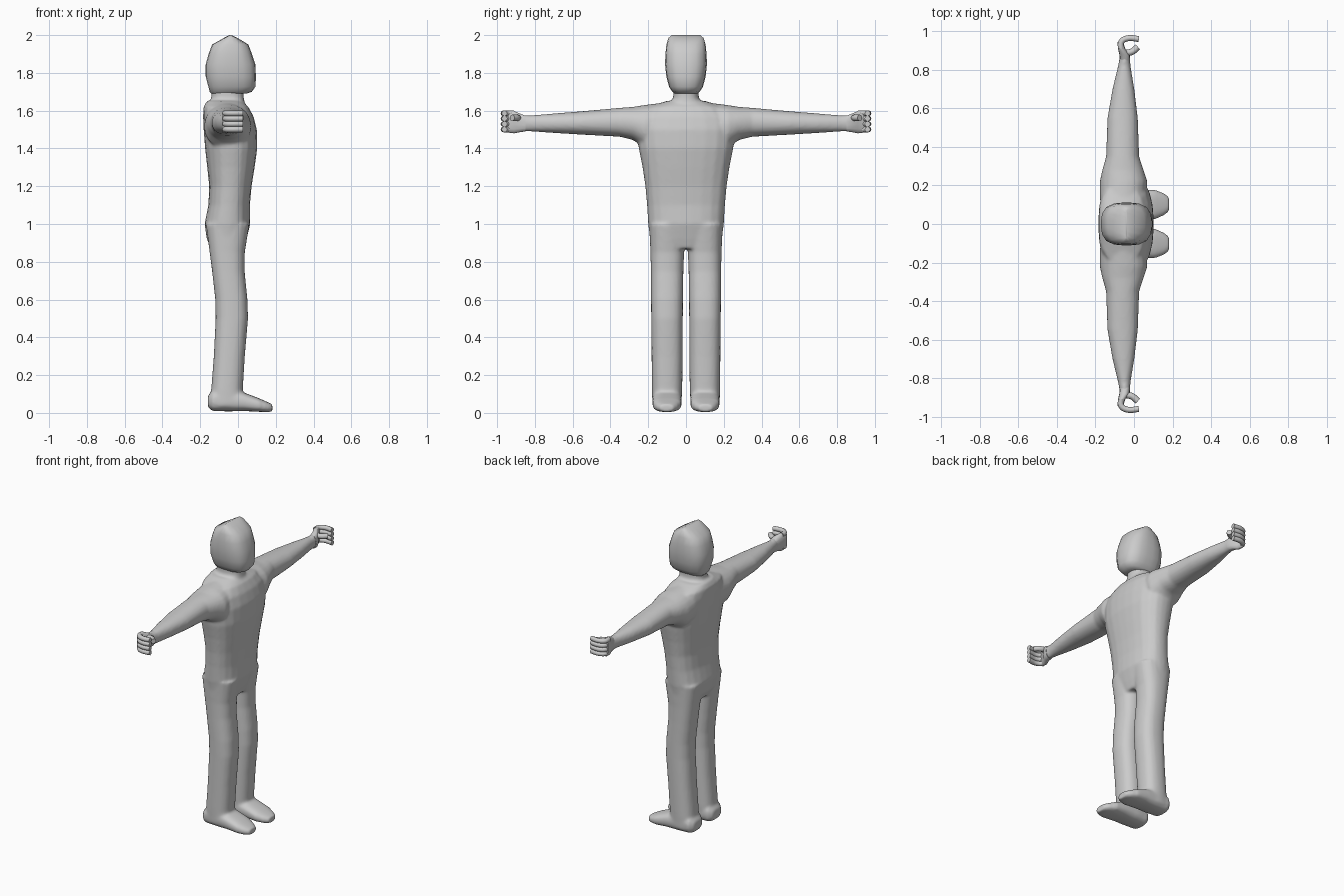
import bpy, bmesh
from math import sin, cos, pi


def ring(axis, st, n, power):
    # rounded-rectangle cross-section; st = (position, a min, a max, b min, b max)
    t, a0, a1, b0, b1 = st
    pts = []
    for i in range(n):
        ang = 2 * pi * (i + 0.5) / n
        c, s = cos(ang), sin(ang)
        k = (abs(c) ** power + abs(s) ** power) ** (-1 / power)
        a = (a0 + a1) / 2 + (a1 - a0) / 2 * c * k
        b = (b0 + b1) / 2 + (b1 - b0) / 2 * s * k
        pts.append({'x': (t, a, b), 'y': (a, t, b), 'z': (a, b, t)}[axis])
    return pts


def loft(bm, axis, stations, side=1, n=24, power=2.5):
    rings = [[bm.verts.new((x, y * side, z)) for x, y, z in ring(axis, s, n, power)]
             for s in stations]
    faces = [bm.faces.new(rings[0]), bm.faces.new(rings[-1])]
    for r, q in zip(rings, rings[1:]):
        for i in range(n):
            j = (i + 1) % n
            faces.append(bm.faces.new((r[i], r[j], q[j], q[i])))
    bmesh.ops.recalc_face_normals(bm, faces=faces)


def finish(bm, name, angle=None):
    me = bpy.data.meshes.new(name)
    bm.to_mesh(me)
    bm.free()
    ob = bpy.data.objects.new(name, me)
    bpy.context.collection.objects.link(ob)
    if angle:
        bpy.ops.object.select_all(action='DESELECT')
        ob.select_set(True)
        bpy.context.view_layer.objects.active = ob
        bpy.ops.object.shade_smooth_by_angle(angle=angle)
    return ob


def tube(name, pts, radius):
    cu = bpy.data.curves.new(name, 'CURVE')
    cu.dimensions = '3D'
    cu.bevel_depth = radius
    cu.bevel_resolution = 2
    cu.resolution_u = 5
    cu.use_fill_caps = True
    sp = cu.splines.new('BEZIER')
    sp.bezier_points.add(len(pts) - 1)
    for p, co in zip(sp.bezier_points, pts):
        p.co = co
        p.handle_left_type = p.handle_right_type = 'AUTO'
    bpy.context.collection.objects.link(bpy.data.objects.new(name, cu))


body = bmesh.new()

# torso and neck
loft(body, 'z', [
    (0.87, -0.14, 0.03, -0.15, 0.15), (0.92, -0.165, 0.045, -0.19, 0.19),
    (1.0, -0.177, 0.065, -0.2, 0.2), (1.1, -0.157, 0.063, -0.206, 0.206),
    (1.2, -0.152, 0.072, -0.215, 0.215), (1.3, -0.163, 0.088, -0.23, 0.23),
    (1.4, -0.174, 0.102, -0.25, 0.25), (1.5, -0.182, 0.1, -0.26, 0.26),
    (1.57, -0.185, 0.082, -0.25, 0.25), (1.62, -0.182, 0.055, -0.2, 0.2),
    (1.652, -0.165, 0.02, -0.1, 0.1)])
loft(body, 'z', [
    (1.58, -0.16, 0.05, -0.1, 0.1), (1.645, -0.15, 0.035, -0.08, 0.08),
    (1.67, -0.14, 0.03, -0.067, 0.067), (1.75, -0.14, 0.03, -0.067, 0.067)])

for side in (1, -1):
    # arm with shoulder
    loft(body, 'y', [
        (0.05, -0.165, 0.04, 1.42, 1.65), (0.14, -0.178, 0.06, 1.4, 1.64),
        (0.22, -0.178, 0.07, 1.4, 1.63), (0.28, -0.165, 0.05, 1.445, 1.62),
        (0.35, -0.145, 0.027, 1.462, 1.615), (0.55, -0.138, 0.02, 1.473, 1.597),
        (0.7, -0.112, 0.002, 1.482, 1.585), (0.82, -0.083, -0.018, 1.49, 1.575),
        (0.88, -0.072, -0.022, 1.49, 1.577)], side, power=2.2)
    # leg
    loft(body, 'z', [
        (0.04, -0.155, 0.04, 0.025, 0.178), (0.12, -0.142, 0.025, 0.02, 0.18),
        (0.3, -0.128, 0.036, 0.018, 0.182), (0.5, -0.118, 0.053, 0.017, 0.184),
        (0.6, -0.12, 0.05, 0.016, 0.185), (0.75, -0.137, 0.035, 0.014, 0.186),
        (0.85, -0.15, 0.036, 0.01, 0.188), (1.0, -0.17, 0.06, 0.0, 0.195)], side)
    # foot
    loft(body, 'x', [
        (-0.16, 0.055, 0.145, 0.03, 0.09), (-0.135, 0.03, 0.172, 0.01, 0.12),
        (-0.05, 0.022, 0.178, 0.008, 0.13), (0.03, 0.022, 0.178, 0.01, 0.108),
        (0.11, 0.025, 0.177, 0.006, 0.078), (0.155, 0.045, 0.16, 0.004, 0.058),
        (0.182, 0.065, 0.14, 0.008, 0.045)], side, power=2.8)

# blend the limbs and torso into one skin
ob = finish(body, "body")
m = ob.modifiers.new("blend", 'REMESH')
m.mode = 'VOXEL'
m.voxel_size = 0.009
m.use_smooth_shade = True
m = ob.modifiers.new("soften", 'SMOOTH')
m.factor = 0.5
m.iterations = 6

# head, with a ridge-like crown
head = bmesh.new()
loft(head, 'z', [
    (1.69, -0.14, 0.045, -0.06, 0.06), (1.7, -0.15, 0.073, -0.072, 0.072),
    (1.727, -0.157, 0.093, -0.09, 0.09), (1.78, -0.171, 0.095, -0.104, 0.104),
    (1.845, -0.171, 0.092, -0.111, 0.111), (1.9, -0.156, 0.074, -0.109, 0.109),
    (1.95, -0.137, 0.055, -0.104, 0.104), (1.985, -0.075, -0.002, -0.093, 0.093),
    (2.0, -0.045, -0.035, -0.075, 0.075)], n=20, power=3)
finish(head, "head", 0.7)

for side, label in ((1, "left"), (-1, "right")):
    # palm
    palm = bmesh.new()
    loft(palm, 'y', [
        (0.85, -0.073, -0.02, 1.49, 1.573), (0.88, -0.076, -0.022, 1.486, 1.585),
        (0.91, -0.083, -0.045, 1.48, 1.598), (0.945, -0.085, -0.056, 1.484, 1.6)],
        side, n=16, power=3)
    finish(palm, label + "_palm", 0.8)
    # curled fingers and thumb
    for i in range(4):
        z = 1.501 + 0.0285 * i
        path = [(-0.068, 0.91), (-0.066, 0.945), (-0.035, 0.964), (0.025, 0.961)]
        tube(f"{label}_finger_{i + 1}", [(x, y * side, z) for x, y in path], 0.0155)
    path = [(-0.05, 0.888), (-0.01, 0.895), (0.02, 0.92)]
    tube(label + "_thumb", [(x, y * side, 1.562) for x, y in path], 0.017)
